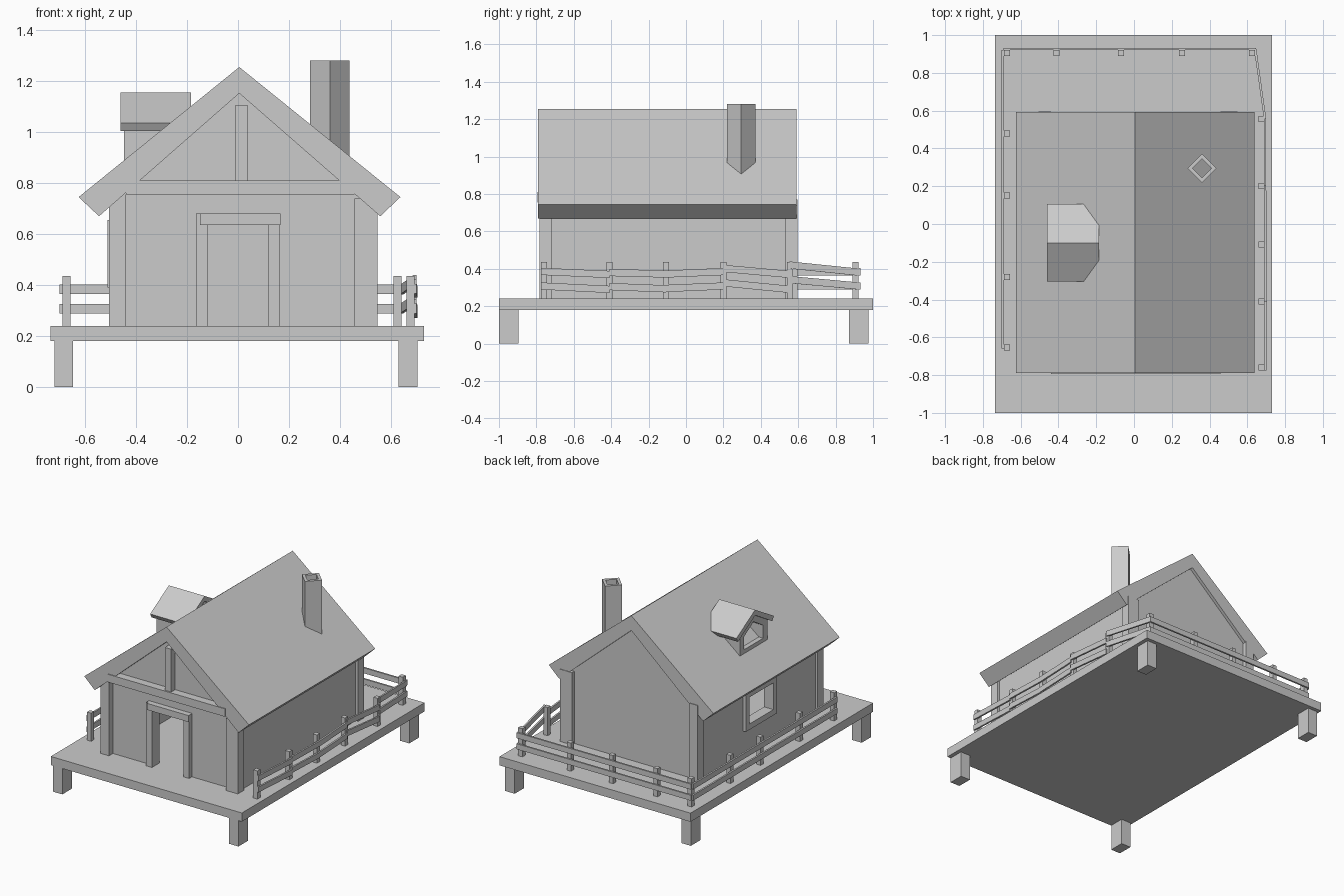
import bpy, bmesh
from mathutils import Vector

if "Cube" in bpy.data.objects:
    bpy.data.objects.remove(bpy.data.objects["Cube"])


def extrude(name, loop, axis, a, b, hole=None):
    """Extrude a 2D loop (optionally with a matching hole loop) along an axis."""
    def place(p, t):
        return {'x': (t, p[0], p[1]), 'y': (p[0], t, p[1]), 'z': (p[0], p[1], t)}[axis]
    bm = bmesh.new()
    rings = [[[bm.verts.new(place(p, t)) for p in pts] for t in (a, b)]
             for pts in ([loop, hole] if hole else [loop])]
    n = len(loop)
    strips = [(r[0], r[1]) for r in rings]
    if hole:
        strips += [(rings[0][0], rings[1][0]), (rings[0][1], rings[1][1])]
    else:
        bm.faces.new(rings[0][0])
        bm.faces.new(rings[0][1])
    for s, t in strips:
        for i in range(n):
            j = (i + 1) % n
            bm.faces.new((s[i], s[j], t[j], t[i]))
    bmesh.ops.recalc_face_normals(bm, faces=bm.faces)
    me = bpy.data.meshes.new(name)
    bm.to_mesh(me)
    bm.free()
    ob = bpy.data.objects.new(name, me)
    bpy.context.collection.objects.link(ob)
    return ob


def rect(u0, u1, v0, v1):
    return [(u0, v0), (u1, v0), (u1, v1), (u0, v1)]


def box(name, x0, x1, y0, y1, z0, z1):
    return extrude(name, rect(x0, x1, y0, y1), 'z', z0, z1)


def rail(name, p, q, z0, z1, h=0.038, t=0.012):
    """Plank between two plan points; z0 and z1 are its centre heights."""
    d = Vector((q[0] - p[0], q[1] - p[1], 0))
    ob = extrude(name, [(0, z0 - h / 2), (d.length, z1 - h / 2),
                        (d.length, z1 + h / 2), (0, z0 + h / 2)], 'y', -t / 2, t / 2)
    ob.location = (p[0], p[1], 0)
    ob.rotation_euler.z = Vector((1, 0)).angle_signed(d.xy) * -1
    return ob


# Deck and legs
F = 0.24
box("deck", -0.735, 0.73, -1, 1, 0.18, F)
for x in (-0.72, 0.63):
    for y in (-1.0, 0.87):
        box("deck_leg", x, x + 0.073, y + 0.001, y + 0.105, 0, 0.185)

# Main roof
extrude("roof", [(-0.625, 0.745), (0.005, 1.255), (0.637, 0.745), (0.558, 0.67),
                 (0.005, 1.152), (-0.545, 0.67)], 'y', -0.79, 0.592)

# Gable walls, the front one with a doorway
gable = [(0.525, F), (0.525, 0.71), (0.005, 1.165), (-0.49, 0.73), (-0.49, F)]
door = [(-0.12, F), (-0.12, 0.635), (0.12, 0.635), (0.12, F)]
extrude("front_wall", gable + door, 'y', -0.74, -0.70)
extrude("back_wall", gable, 'y', 0.53, 0.57)

# Side walls, the left one with a window opening
box("right_wall", 0.485, 0.53, -0.74, 0.57, F, 0.72)
extrude("left_wall", rect(-0.74, 0.57, F, 0.72), 'x', -0.49, -0.45,
        rect(-0.24, 0.05, 0.42, 0.63))
extrude("side_window_frame", rect(-0.265, 0.075, 0.39, 0.655), 'x', -0.512, -0.44,
        rect(-0.225, 0.035, 0.43, 0.615))

# Corner posts
for y0, y1 in ((-0.783, -0.717), (0.532, 0.596)):
    box("left_corner_post", -0.505, -0.44, y0, y1, F, 0.77)
    box("right_corner_post", 0.457, 0.547, y0, y1, F, 0.74)

# Front timber and door frame
box("front_beam", -0.44, 0.457, -0.795, -0.72, 0.755, 0.81)
box("king_post", -0.01, 0.037, -0.785, -0.72, 0.80, 1.107)
box("door_jamb_left", -0.165, -0.12, -0.77, -0.69, F, 0.68)
box("door_jamb_right", 0.12, 0.165, -0.77, -0.69, F, 0.64)
box("door_lintel", -0.15, 0.167, -0.78, -0.69, 0.635, 0.68)


# Chimney: hollow square tube turned to a diamond
def diamond(r):
    return [(0.36 + r, 0.295), (0.36, 0.295 + r), (0.36 - r, 0.295), (0.36, 0.295 - r)]


extrude("chimney", diamond(0.077), 'z', 0.85, 1.28, diamond(0.05))

# Dormer on the left slope
extrude("dormer_roof", [(-0.305, 1.035), (-0.1, 1.155), (0.105, 1.035), (0.088, 1.005),
                        (-0.1, 1.117), (-0.288, 1.005)], 'x', -0.46, -0.185)


def dormer(w, z0, z1, z2):
    return [(-0.1 - w, z0), (-0.1 + w, z0), (-0.1 + w, z1), (-0.1, z2), (-0.1 - w, z1)]


extrude("dormer_wall", dormer(0.15, 0.87, 1.03, 1.122), 'x', -0.448, -0.22,
        dormer(0.105, 0.915, 1.005, 1.07))

# Fence posts
left = [(-0.672, y) for y in (-0.655, -0.28, 0.15, 0.48)]
back = [(x, 0.905) for x in (-0.672, -0.41, -0.07, 0.253, 0.625)]
right = [(0.676, y) for y in (0.557, 0.2, -0.108, -0.41, -0.76)]
for x, y in left + back + right:
    box("fence_post", x - 0.016, x + 0.016, y - 0.016, y + 0.016, F, 0.435)

# Fence rails, slightly uneven on the right side
for z in (0.307, 0.384):
    rail("left_rail", (-0.695, -0.66), (-0.695, 0.92), z, z)
    rail("back_rail", (-0.69, 0.926), (0.645, 0.926), z, z)
path = [(0.642, 0.925), (0.694, 0.555), (0.694, 0.2), (0.696, -0.108),
        (0.698, -0.41), (0.695, -0.775)]
tilts = [(0.382, 0.42, 0.308, 0.342), (0.37, 0.402, 0.29, 0.325),
         (0.385, 0.372, 0.308, 0.295), (0.372, 0.38, 0.293, 0.305),
         (0.37, 0.386, 0.29, 0.308)]
for p, q, (a, b, c, d) in zip(path, path[1:], tilts):
    rail("right_rail_upper", p, q, a, b)
    rail("right_rail_lower", p, q, c, d)
